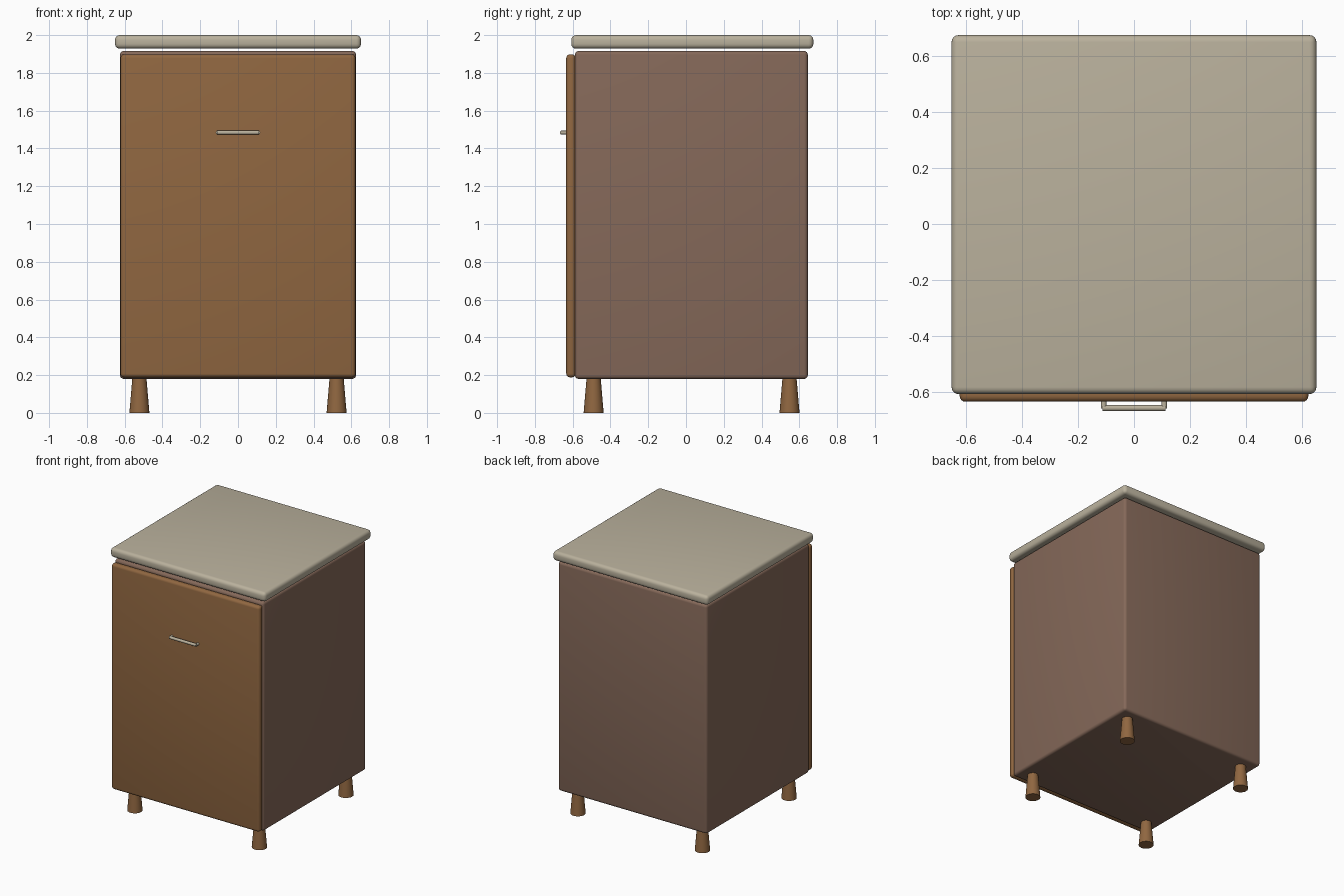
import bpy
import math
from mathutils import Vector

if "Cube" in bpy.data.objects:
    bpy.data.objects.remove(bpy.data.objects["Cube"], do_unlink=True)


def material(name, rgb):
    mat = bpy.data.materials.new(name)
    mat.use_nodes = True
    color = (*rgb, 1.0)
    mat.diffuse_color = color
    mat.node_tree.nodes["Principled BSDF"].inputs["Base Color"].default_value = color
    return mat


stone = material("warm grey stone", (0.49, 0.44, 0.335))
wood = material("orange brown wood", (0.28, 0.135, 0.052))
panel = material("dull brown panel", (0.235, 0.14, 0.10))


def rounded_box(name, low, high, radius, mat):
    """Box between two corners with softly rounded edges."""
    low, high = Vector(low), Vector(high)
    bpy.ops.mesh.primitive_cube_add(size=1, location=(low + high) / 2)
    obj = bpy.context.object
    obj.name = name
    obj.scale = high - low
    bpy.ops.object.transform_apply(location=False, rotation=False, scale=True)
    obj.data.materials.append(mat)
    bevel = obj.modifiers.new("rounded edges", "BEVEL")
    bevel.width = radius
    bevel.segments = 4
    bevel.harden_normals = False
    bpy.ops.object.shade_smooth()
    return obj


def rod(name, start, end, r_start, r_end, mat, sides=24):
    """Round, optionally tapered rod between two points."""
    start, end = Vector(start), Vector(end)
    axis = end - start
    bpy.ops.mesh.primitive_cone_add(
        vertices=sides, radius1=r_start, radius2=r_end, depth=axis.length,
        location=(start + end) / 2, rotation=axis.to_track_quat("Z", "Y").to_euler())
    obj = bpy.context.object
    obj.name = name
    obj.data.materials.append(mat)
    bpy.ops.object.shade_smooth_by_angle(angle=math.radians(40))
    return obj


# Cabinet body, door and worktop
rounded_box("cabinet_body", (-0.625, -0.588, 0.18), (0.625, 0.645, 1.916), 0.02, panel)
rounded_box("door", (-0.622, -0.634, 0.188), (0.622, -0.584, 1.898), 0.02, wood)
rounded_box("worktop", (-0.651, -0.607, 1.928), (0.651, 0.674, 2.0), 0.025, stone)

# Four tapered legs, wider at the floor
for y, end in ((-0.489, "front"), (0.548, "back")):
    for x, side in ((-0.522, "right"), (0.522, "left")):
        rod(f"{end}_{side}_leg", (x, y, 0), (x, y, 0.2), 0.053, 0.036, wood)

# Door handle: bar on two posts
rod("handle_bar", (-0.112, -0.657, 1.484), (0.112, -0.657, 1.484), 0.011, 0.011, stone, 16)
for x, side in ((-0.108, "right"), (0.108, "left")):
    rod(f"handle_{side}_post", (x, -0.625, 1.484), (x, -0.659, 1.484), 0.01, 0.01, stone, 16)
